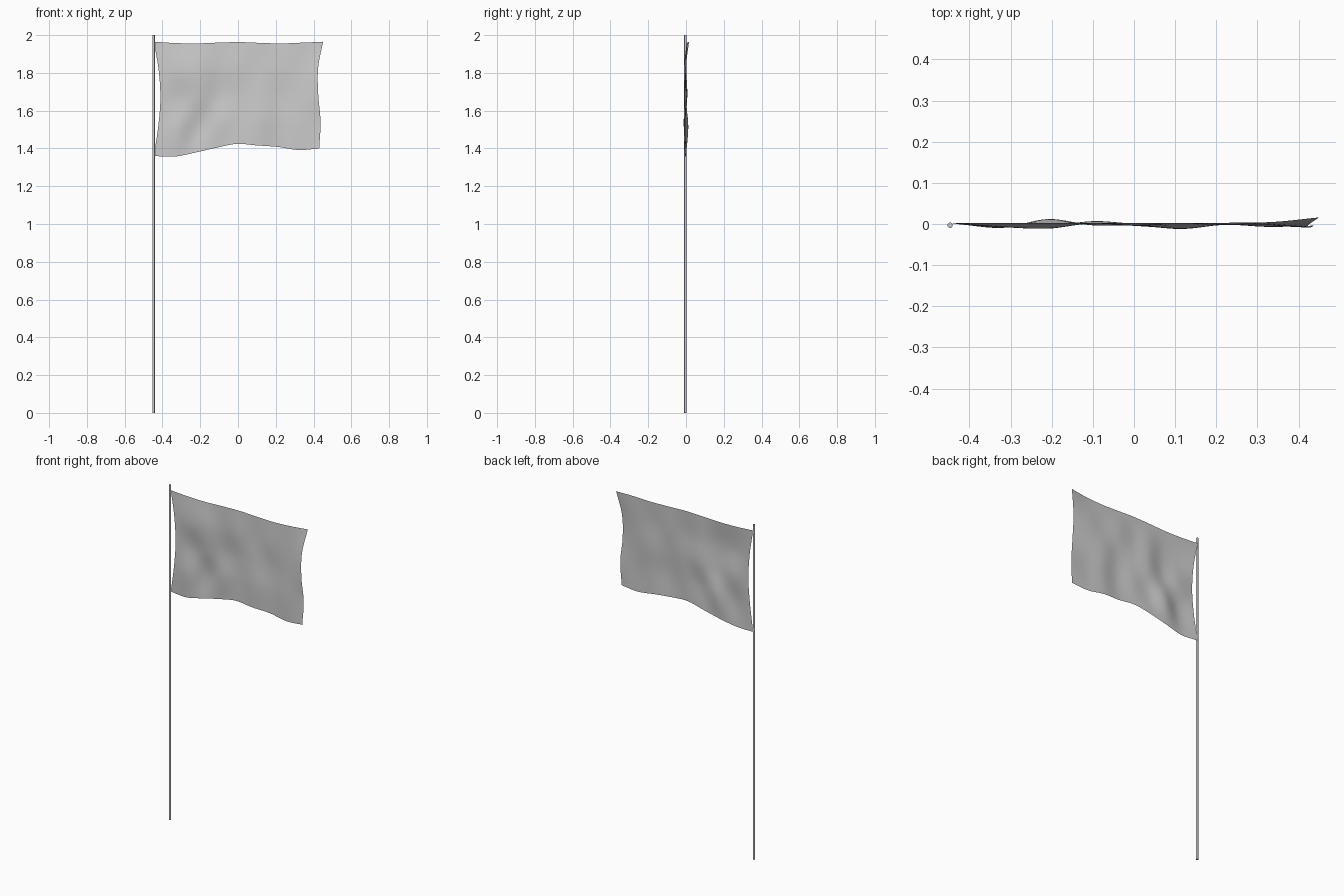
import bpy, bmesh

if "Cube" in bpy.data.objects:
    bpy.data.objects.remove(bpy.data.objects["Cube"])


def spline(pts, t):
    """Catmull-Rom value at t through evenly spaced numbers."""
    n = len(pts) - 1
    i = min(int(t * n), n - 1)
    f = t * n - i
    b, c = pts[i], pts[i + 1]
    a = pts[i - 1] if i else 2 * b - c
    d = pts[i + 2] if i + 2 <= n else 2 * c - b
    return b + 0.5 * f * (c - a + f * (2*a - 5*b + 4*c - d + f * (3*(b - c) + d - a)))


# Pole
bpy.ops.mesh.primitive_cylinder_add(vertices=24, radius=0.0065, depth=2, location=(-0.447, -0.003, 1))
pole = bpy.context.object
pole.name = "pole"
bpy.ops.object.shade_smooth_by_angle()

# Flag outline: edge heights along x, side positions from bottom to top
BOTTOM = [1.36, 1.357, 1.378, 1.403, 1.424, 1.416, 1.408, 1.392, 1.40]
TOP = [1.965, 1.958, 1.956, 1.96, 1.963, 1.959, 1.956, 1.96, 1.965]
LEFT = [-0.446, -0.423, -0.411, -0.42, -0.446]
RIGHT = [0.43, 0.437, 0.425, 0.424, 0.45]

# Diagonal billows: depth in thousandths, rows from bottom to top
BILLOW = [
    [3, -4, 2, 2, -4, -9, -1, -5, -8],
    [-1, -9, 12, -3, -3, -12, -2, -7, -4],
    [-2, 3, -4, 7, 0, -5, 2, -3, -9],
    [-1, -8, -11, 1, -4, 1, -2, 0, -2],
    [3, 3, 3, 3, 3, 3, 3, 5, 16],
]

# Flag cloth
NU, NV = 64, 44
bm = bmesh.new()
grid = []
for j in range(NV + 1):
    v = j / NV
    row = []
    for i in range(NU + 1):
        u = i / NU
        x = spline(LEFT, v) * (1 - u) + spline(RIGHT, v) * u
        z = spline(BOTTOM, u) * (1 - v) + spline(TOP, u) * v
        y = spline([spline(r, u) for r in BILLOW], v) * 0.001
        row.append(bm.verts.new((x, y, z)))
    grid.append(row)
for j in range(NV):
    for i in range(NU):
        bm.faces.new((grid[j][i], grid[j][i+1], grid[j+1][i+1], grid[j+1][i]))
mesh = bpy.data.meshes.new("flag")
bm.to_mesh(mesh)
bm.free()
mesh.shade_smooth()
flag = bpy.data.objects.new("flag", mesh)
bpy.context.collection.objects.link(flag)
